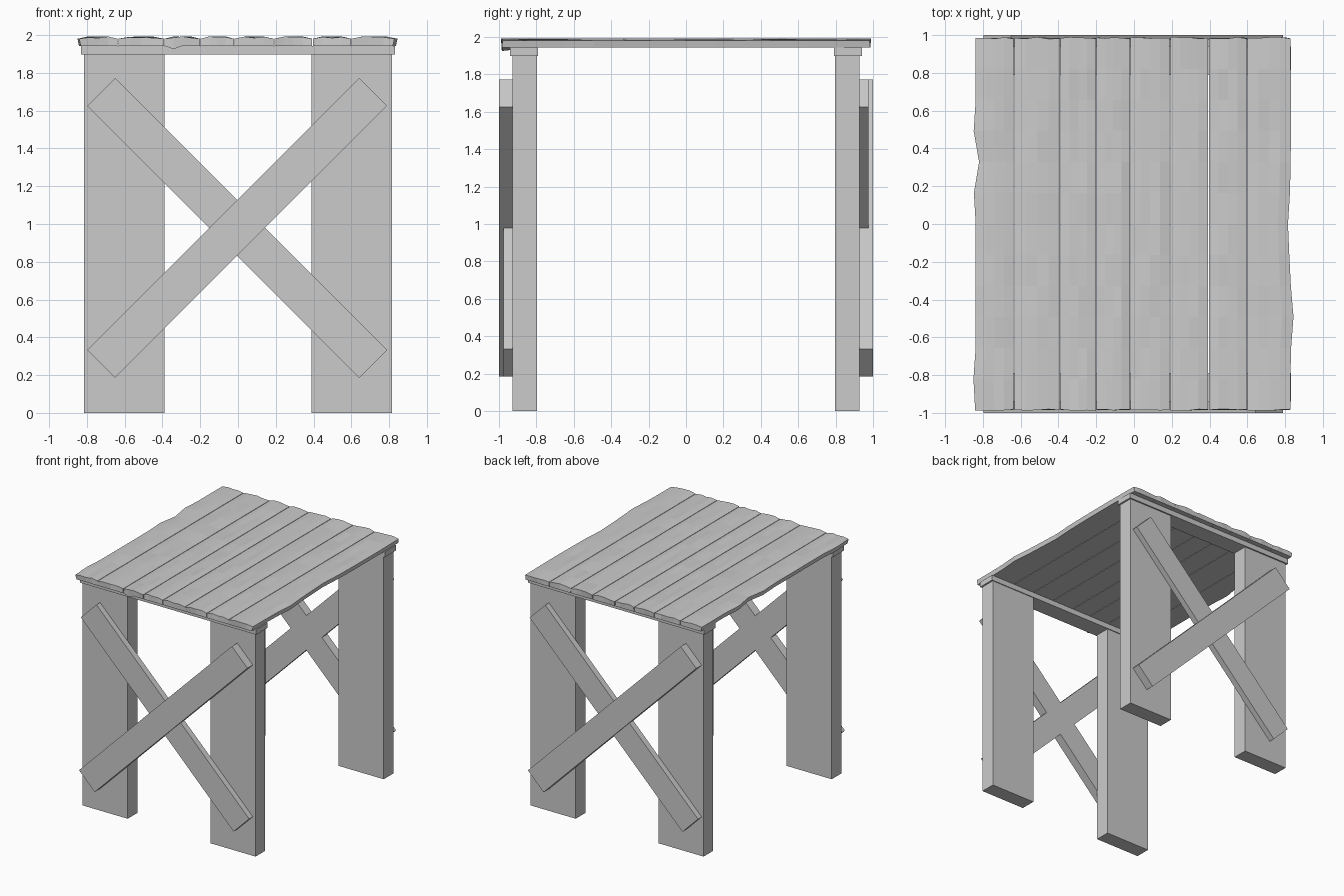
import bpy, bmesh, math, random
from mathutils import Matrix

if "Cube" in bpy.data.objects:
    bpy.data.objects.remove(bpy.data.objects["Cube"])

random.seed(4)


def finish(name, bm):
    bmesh.ops.recalc_face_normals(bm, faces=bm.faces)
    mesh = bpy.data.meshes.new(name)
    bm.to_mesh(mesh)
    bm.free()
    obj = bpy.data.objects.new(name, mesh)
    bpy.context.collection.objects.link(obj)
    return obj


def box(name, size, loc, angle=0.0):
    bm = bmesh.new()
    bmesh.ops.create_cube(bm, size=1, matrix=Matrix.Translation(loc)
                          @ Matrix.Rotation(angle, 4, 'Y') @ Matrix.Diagonal((*size, 1)))
    return finish(name, bm)


def lerp_profile(points, t):
    for (a, u), (b, v) in zip(points, points[1:]):
        if a <= t <= b:
            return u + (v - u) * (t - a) / (b - a)
    return points[-1][1]


# worn outlines of the two outer long edges (y, x)
LEFT = [(-1, -.84), (-.82, -.85), (-.65, -.838), (0, -.838), (.15, -.85),
        (.33, -.82), (.5, -.85), (.65, -.838), (1, -.838)]
RIGHT = [(-1, .828), (-.7, .828), (-.5, .845), (-.3, .828), (0, .815),
         (.2, .828), (.6, .832), (1, .828)]


def plank(name, x0, x1, first, last, dip):
    nx, ny = 4, 12
    bm = bmesh.new()
    top, bottom = [], []
    for j in range(ny + 1):
        y = -.985 + 1.97 * j / ny
        a = lerp_profile(LEFT, y) if first else x0 + .002
        b = lerp_profile(RIGHT, y) if last else x1 - .002
        rt, rb = [], []
        for i in range(nx + 1):
            seam = i in (0, nx)
            end = j in (0, ny)
            x = a + (b - a) * i / nx
            yt = y + (random.uniform(-.005, .005) if end else 0)
            z = 1.981 if seam else 1.987 + random.uniform(-.003, .006)
            rt.append(bm.verts.new((x, yt, z)))
            # lower face, drawn in slightly on outer edges
            xb = x + (.008 if first and i == 0 else -.008 if last and i == nx else 0)
            zb = 1.925 if dip and j == 0 and i == 1 else 1.943
            rb.append(bm.verts.new((xb, y, zb)))
        top.append(rt)
        bottom.append(rb)
    for grid in (top, bottom):
        for j in range(ny):
            for i in range(nx):
                bm.faces.new((grid[j][i], grid[j][i + 1], grid[j + 1][i + 1], grid[j + 1][i]))
    for j in range(ny):
        for i in (0, nx):
            bm.faces.new((top[j][i], top[j + 1][i], bottom[j + 1][i], bottom[j][i]))
    for i in range(nx):
        for j in (0, ny):
            bm.faces.new((top[j][i], top[j][i + 1], bottom[j][i + 1], bottom[j][i]))
    obj = finish(name, bm)
    return obj


# table top planks
seams = [-.84, -.635, -.39, -.20, -.02, .19, .395, .60, .83]
for k in range(8):
    plank(f"plank_{k + 1}", seams[k], seams[k + 1], k == 0, k == 7, k == 2)

for side, s in (("front", -1), ("back", 1)):
    # cross beam under the planks
    box(f"{side}_beam", (1.66, .15, .045), (0, s * .865, 1.9205))
    # legs
    for hand, h in (("left", -1), ("right", 1)):
        box(f"{side}_{hand}_leg", (.425, .13, 1.91), (h * .6025, s * .8625, .955))
    # crossed braces: the outer board is thicker
    diag = math.radians(45)
    box(f"{side}_outer_brace", (2.036, .075, .208), (-.004, s * .9625, .979), s * diag)
    box(f"{side}_inner_brace", (2.036, .052, .208), (-.004, s * .951, .979), -s * diag)
